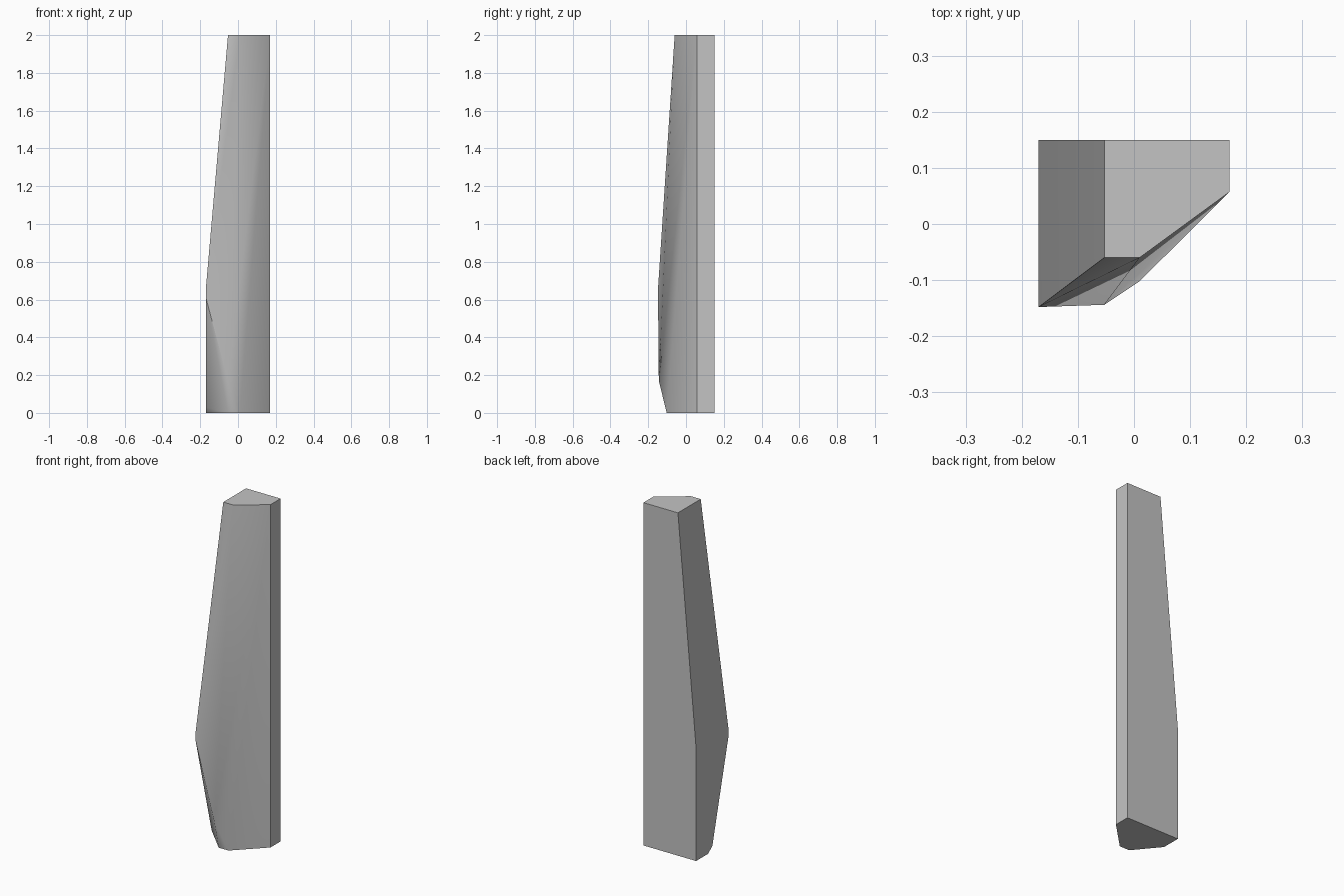
import bpy
import bmesh
from math import radians

cube = bpy.data.objects.get("Cube")
if cube:
    bpy.data.objects.remove(cube, do_unlink=True)

# Material
grey = bpy.data.materials.new("stone_grey")
grey.use_nodes = True
colour = (0.55, 0.55, 0.55, 1.0)
grey.diffuse_color = colour
grey.node_tree.nodes["Principled BSDF"].inputs["Base Color"].default_value = colour

# Overall extents
RIGHT, LEFT, BACK, FRONT = 0.17, -0.17, 0.15, -0.148
TOP_LEFT, NOSE, SHOULDER = -0.053, 0.01, 0.057

# Profiles of the faceted pillar, from the narrow top to the chipped foot
top = [(TOP_LEFT, BACK, 2), (RIGHT, BACK, 2), (RIGHT, SHOULDER, 2),
       (NOSE, -0.06, 2), (TOP_LEFT, -0.06, 2)]
bulge = [(LEFT, BACK, 0.66), (LEFT, FRONT, 0.66), (LEFT, FRONT, 0.61)]
chip = [(TOP_LEFT, -0.144, 0.17), (LEFT, 0.0, 0.03)]
foot = [(LEFT, BACK, 0), (RIGHT, BACK, 0), (RIGHT, SHOULDER, 0),
        (NOSE, -0.102, 0), (TOP_LEFT, -0.102, 0), (LEFT, 0.04, 0)]

# Skin the profiles as one convex block and merge its flat faces
bm = bmesh.new()
for point in top + bulge + chip + foot:
    bm.verts.new(point)
bmesh.ops.convex_hull(bm, input=bm.verts[:])
bmesh.ops.dissolve_limit(bm, angle_limit=radians(0.3),
                         verts=bm.verts[:], edges=bm.edges[:])
bmesh.ops.recalc_face_normals(bm, faces=bm.faces[:])

mesh = bpy.data.meshes.new("faceted_pillar")
bm.to_mesh(mesh)
bm.free()
mesh.materials.append(grey)
pillar = bpy.data.objects.new("faceted_pillar", mesh)
bpy.context.collection.objects.link(pillar)

# Soft front, crisp corners
bpy.ops.object.select_all(action="DESELECT")
pillar.select_set(True)
bpy.context.view_layer.objects.active = pillar
bpy.ops.object.shade_smooth_by_angle(angle=radians(41))
